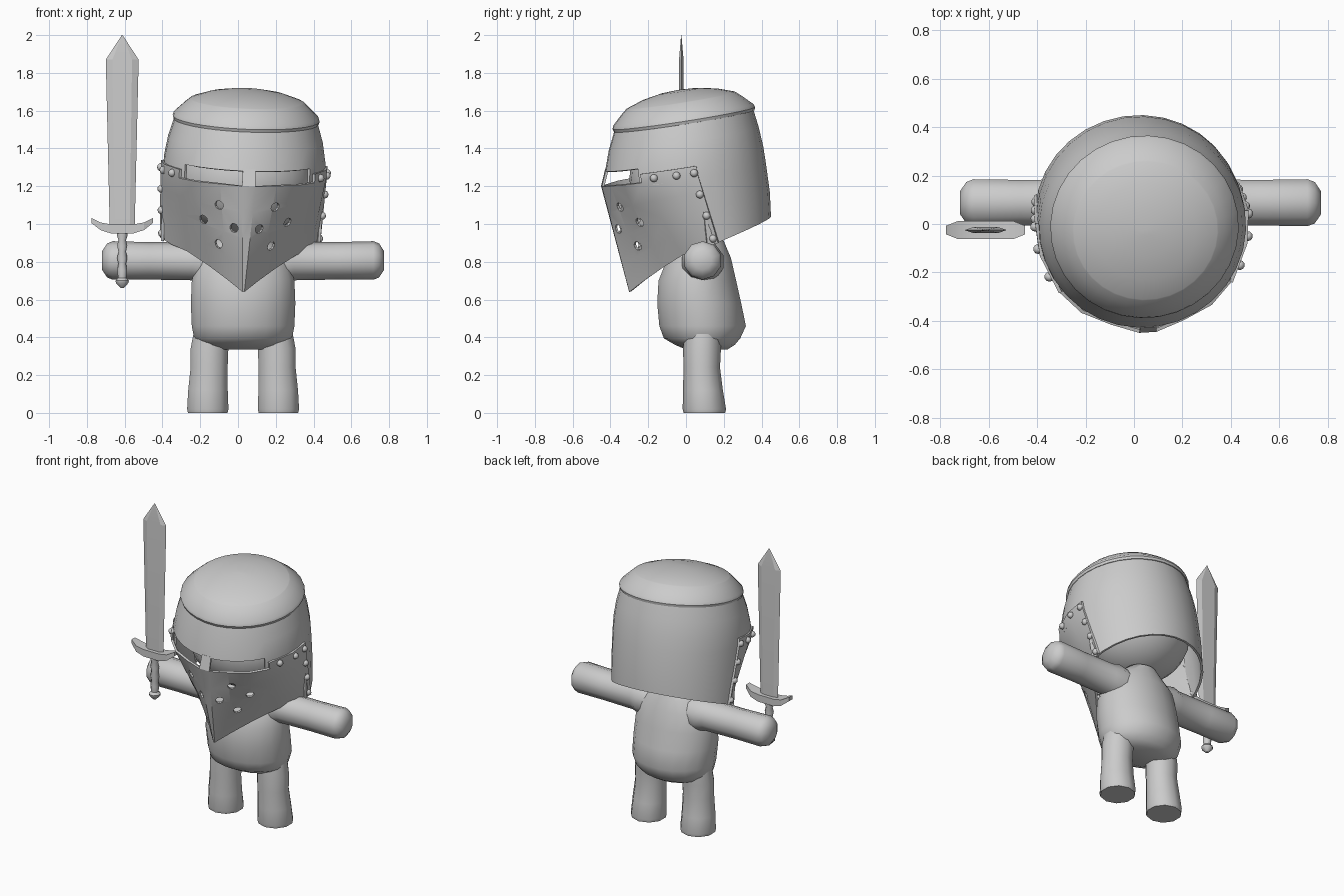
import bpy, bmesh, math
from mathutils import Matrix, Vector

if "Cube" in bpy.data.objects:
    bpy.data.objects.remove(bpy.data.objects["Cube"])

grey = bpy.data.materials.new("plain_grey")
grey.diffuse_color = (0.6, 0.6, 0.6, 1)
grey.use_nodes = True
grey.node_tree.nodes["Principled BSDF"].inputs["Base Color"].default_value = grey.diffuse_color
CX = 0.027  # body centre line
# helmet frame: nodding forward, slightly turned and rolled
HELM = (Matrix.Translation((0.03, 0, 1.2)) @ Matrix.Rotation(math.radians(3.5), 4, 'Z')
        @ Matrix.Rotation(math.radians(2), 4, 'Y') @ Matrix.Rotation(math.radians(9), 4, 'X'))


def ring(c, a, b, n, axis='Z'):
    """Ellipse of n points around c, in the plane across axis."""
    pts = []
    for i in range(n):
        t = 2 * math.pi * (i + 0.5) / n
        u, v = a * math.cos(t), b * math.sin(t)
        pts.append(Vector(c) + Vector((u, v, 0) if axis == 'Z' else (0, u, v)))
    return pts


def loft(bm, rings, closed=True, caps=True):
    vs = [[bm.verts.new(p) for p in r] for r in rings]
    n = len(vs[0])
    for a, b in zip(vs, vs[1:]):
        for i in range(n if closed else n - 1):
            j = (i + 1) % n
            bm.faces.new((a[i], a[j], b[j], b[i]))
    if caps:
        bm.faces.new(vs[0][::-1])
        bm.faces.new(vs[-1])
    return vs


def finish(name, bm, matrix=None, angle=40, recalc=True, thick=0, cutter=None):
    if recalc:
        bmesh.ops.recalc_face_normals(bm, faces=bm.faces)
    me = bpy.data.meshes.new(name)
    bm.to_mesh(me)
    bm.free()
    ob = bpy.data.objects.new(name, me)
    bpy.context.collection.objects.link(ob)
    me.materials.append(grey)
    if matrix:
        ob.matrix_world = matrix
    bpy.ops.object.select_all(action='DESELECT')
    ob.select_set(True)
    bpy.context.view_layer.objects.active = ob
    if thick:
        m = ob.modifiers.new("thickness", 'SOLIDIFY')
        m.thickness, m.offset = thick, -1
        bpy.ops.object.modifier_apply(modifier=m.name)
    if cutter:
        m = ob.modifiers.new("holes", 'BOOLEAN')
        m.operation, m.solver, m.object = 'DIFFERENCE', 'EXACT', cutter
        bpy.ops.object.modifier_apply(modifier=m.name)
    if angle:
        bpy.ops.object.shade_smooth_by_angle(angle=math.radians(angle))
    return ob


# torso: z, y centre, half width, half depth
bm = bmesh.new()
loft(bm, [ring((CX, cy, z), rx, ry, 20) for z, cy, rx, ry in (
    (.335, .11, .16, .11), (.36, .10, .225, .16), (.395, .085, .262, .205), (.46, .088, .275, .232),
    (.58, .07, .28, .225), (.70, .06, .275, .208), (.82, .07, .245, .17),
    (.89, .08, .17, .13), (.95, .10, .10, .085))])
finish("torso", bm, angle=60)

# legs and arms
for s, side in ((-1, "right"), (1, "left")):
    bm = bmesh.new()
    loft(bm, [ring((CX + s * cx, cy, z), rx, ry, 10) for z, cx, cy, rx, ry in (
        (0, .187, .097, .11, .11), (.02, .187, .097, .115, .115), (.12, .186, .09, .11, .105),
        (.24, .18, .083, .103, .097), (.34, .178, .085, .105, .10), (.46, .16, .09, .10, .10))])
    finish(side + "_leg", bm, angle=50)
    bm = bmesh.new()
    loft(bm, [ring((CX + s * x, .088, z), r, r, 10, 'X') for x, z, r in (
        (.08, .79, .10), (.22, .80, .115), (.27, .803, .101), (.50, .805, .099),
        (.69, .807, .102), (.72, .807, .09), (.746, .807, .05))])
    finish(side + "_arm", bm, angle=50)

# head inside the helmet
bm = bmesh.new()
bmesh.ops.create_uvsphere(bm, u_segments=24, v_segments=14, radius=1)
bmesh.ops.scale(bm, vec=(.36, .335, .31), verts=bm.verts)
bmesh.ops.translate(bm, vec=(.035, .035, 1.24), verts=bm.verts)
finish("head", bm, angle=60)

# helmet shell, open below and cut away behind the visor
bm = bmesh.new()
shell = [ring((0, .0, 0), .425, .42, 32)]
for p in shell[0]:
    p.z = -.305 + .23 * (p.y - .09)
shell += [ring((0, cy, z), rx, ry, 32) for z, cy, rx, ry in (
    (-.1, .008, .43, .426), (.05, .01, .431, .427), (.145, .013, .428, .424),
    (.25, .027, .41, .402), (.355, .044, .378, .37))]
loft(bm, shell, caps=False)
gone = []
for f in bm.faces:
    c = f.calc_center_median()
    if (c.z < .14 and c.y < -.25) or (c.z < .05 and c.y < .03):
        gone.append(f)
bmesh.ops.delete(bm, geom=gone, context='FACES')
finish("helmet_shell", bm, HELM, recalc=False, thick=.015)

# helmet crown with lip
bm = bmesh.new()
loft(bm, [ring((0, .044, z), r, r - .008, 32) for r, z in (
    (.365, .34), (.385, .342), (.39, .358), (.384, .376), (.33, .428), (.302, .452),
    (.297, .455), (.21, .485), (.11, .504), (.02, .51))])
finish("helmet_crown", bm, HELM, angle=32)

# visor: columns from the front ridge to the hinge, top edge and bottom edge
TOP = [(.036, -.443), (.15, -.402), (.27, -.345), (.36, -.25), (.43, -.09), (.442, .047)]
BOT = [(.005, -.384, -.506), (.085, -.30, -.455), (.18, -.20, -.40),
       (.29, -.09, -.345), (.37, -.0, -.325), (.426, .098, -.305)]


def visor_point(u, t, s):
    """Point on the visor: column u, t = 0 at the top, 1 at the bottom."""
    i = min(int(u), 4)
    top = Vector((*TOP[i], .07)).lerp(Vector((*TOP[i + 1], .07)), u - i)
    p = top.lerp(Vector(BOT[i]).lerp(Vector(BOT[i + 1]), u - i), t)
    return Vector((p.x * s, p.y, p.z))


cut = bmesh.new()
for s in (-1, 1):  # breathing holes
    for x, y, z in ((.148, -.37, -.048), (.228, -.29, -.142), (.073, -.40, -.166), (.148, -.32, -.268)):
        d = Vector((s * .6, -.8, -.15))
        m = Matrix.Translation((s * x, y, z)) @ d.to_track_quat('Z', 'Y').to_matrix().to_4x4()
        bmesh.ops.create_cone(cut, cap_ends=True, segments=10, radius1=.025, radius2=.025,
                              depth=.13, matrix=m)
cutter = finish("hole_cutter", cut, HELM, angle=0)
cutter.hide_render = True

bm = bmesh.new()
cols = [(u, -1) for u in range(5, -1, -1)] + [(u, 1) for u in range(6)]
rows = [[visor_point(u, t, s) for u, s in cols] for t in (1, .75, .5, .25, 0)]
top = loft(bm, rows, closed=False, caps=False)[-1]
up = {}
for k, (u, s) in enumerate(cols):  # hinge strips and the bar across the eye slit
    if u >= 3:
        up[k] = bm.verts.new(top[k].co + Vector((0, 0, .047)))
    elif u == 0:
        up[k] = bm.verts.new((s * .033, -.408, .155))
for k in range(11):
    if k in up and k + 1 in up:
        bm.faces.new((top[k], top[k + 1], up[k + 1], up[k]))
finish("visor", bm, HELM, angle=25, recalc=False, thick=.014, cutter=cutter)
bpy.data.objects.remove(cutter)

# rivets
bm = bmesh.new()
for s in (-1, 1):
    for u, t in ((3.45, -.04), (4.2, -.03), (4.88, -.03), (4.85, .28), (4.85, .59), (4.82, .92)):
        bmesh.ops.create_uvsphere(bm, u_segments=10, v_segments=6, radius=.021,
                                  matrix=Matrix.Translation(visor_point(u, t, s)))
finish("rivets", bm, HELM, angle=60)

# sword
SX, SY = -.613, -.025
bm = bmesh.new()
loft(bm, [[Vector((SX + a * w, SY + b, z)) for a, b in
           ((-1, 0), (-.6, -h), (.6, -h), (1, 0), (.6, h), (-.6, h))]
          for z, w, h in ((.98, .066, .012), (1.87, .087, .012), (2.0, .002, .001))])
finish("sword_blade", bm, angle=10)

bm = bmesh.new()  # crescent guard, narrowing at its ends
loft(bm, [[Vector((SX + x, SY + a * d, lo if b < 0 else hi)) for a, b in
           ((-1, -1), (1, -1), (1, 1), (-1, 1))]
          for x, lo, hi, d in ((-.163, 1.005, 1.032, .018), (-.115, .968, 1.008, .037),
                               (-.06, .95, .998, .037), (.06, .95, .998, .037),
                               (.115, .968, 1.008, .037), (.163, 1.005, 1.032, .018))])
finish("sword_guard", bm, angle=20)

bm = bmesh.new()
loft(bm, [ring((SX, SY, z), r, r, 8) for r, z in (
    (.01, .662), (.036, .688), (.038, .70), (.024, .715), (.028, .755), (.022, .79), (.029, .82),
    (.022, .855), (.029, .885), (.022, .915), (.031, .94), (.028, .96))])
finish("sword_grip", bm, angle=45)
